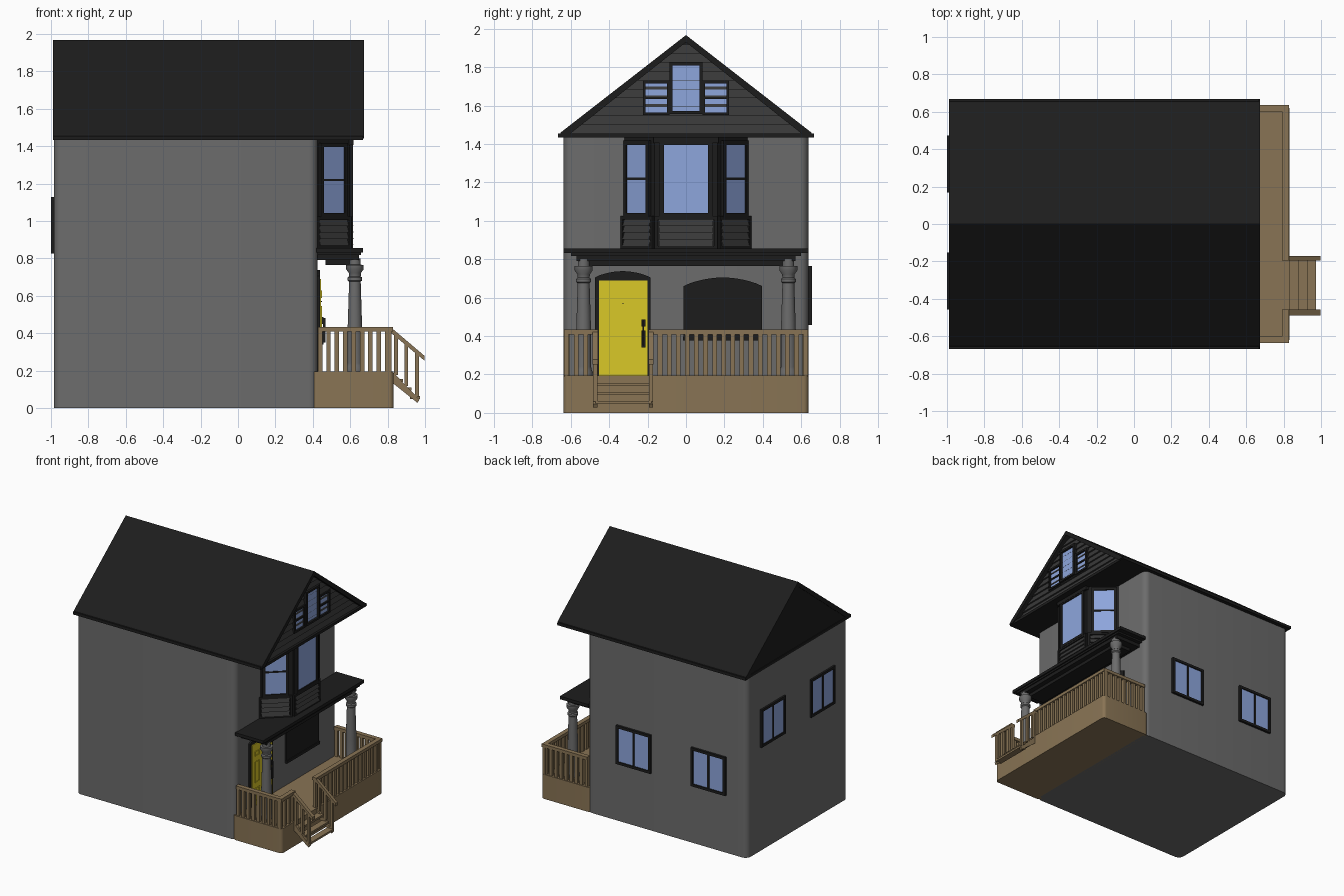
import bpy, bmesh, math
from mathutils import Matrix, Vector

if "Cube" in bpy.data.objects:
    bpy.data.objects.remove(bpy.data.objects["Cube"])


def mat(name, *rgb):
    m = bpy.data.materials.new(name)
    m.diffuse_color = (*rgb, 1)
    m.use_nodes = True
    m.node_tree.nodes["Principled BSDF"].inputs["Base Color"].default_value = m.diffuse_color
    return m


BLACK = mat("black_trim", 0.012, 0.012, 0.012)
SIDING = mat("dark_siding", 0.04, 0.04, 0.04)
GREY = mat("grey_wall", 0.15, 0.15, 0.15)
WOOD = mat("wood", 0.25, 0.175, 0.09)
YELLOW = mat("yellow", 0.70, 0.58, 0.02)
GLASS = mat("glass", 0.27, 0.38, 0.72)
I = Matrix()


def frame(x, y, deg):
    """Wall frame: local u runs along the wall, v up, n outward."""
    a = math.radians(deg)
    c, s = math.cos(a), math.sin(a)
    return Matrix(((-s, 0, c, x), (c, 0, s, y), (0, 1, 0, 0), (0, 0, 0, 1)))


def finish(name, bm, m, smooth=False):
    bmesh.ops.recalc_face_normals(bm, faces=bm.faces)
    me = bpy.data.meshes.new(name)
    bm.to_mesh(me)
    bm.free()
    me.materials.append(m)
    ob = bpy.data.objects.new(name, me)
    bpy.context.collection.objects.link(ob)
    if smooth:
        bpy.ops.object.select_all(action='DESELECT')
        ob.select_set(True)
        bpy.context.view_layer.objects.active = ob
        bpy.ops.object.shade_smooth_by_angle(angle=math.radians(35))
    return ob


def boxes(name, m, items, M=I):
    """Boxes given as (u0, u1, v0, v1, n0, n1)."""
    bm = bmesh.new()
    for a, b, c, d, e, f in items:
        T = Matrix.Translation(((a + b) / 2, (c + d) / 2, (e + f) / 2))
        bmesh.ops.create_cube(bm, size=1, matrix=M @ T @ Matrix.Diagonal((b - a, d - c, f - e, 1)))
    return finish(name, bm, m)


def prism(name, m, pts, n0, n1, M=I, bevel=0):
    """Outline in u, v extruded along n; bevel rounds the long edges."""
    bm = bmesh.new()
    lo = [bm.verts.new((u, v, n0)) for u, v in pts]
    hi = [bm.verts.new((u, v, n1)) for u, v in pts]
    bm.faces.new(lo)
    bm.faces.new(hi)
    k = len(pts)
    for i in range(k):
        j = (i + 1) % k
        bm.faces.new((lo[i], lo[j], hi[j], hi[i]))
    if bevel:
        es = [e for e in bm.edges if abs(e.verts[0].co.z - e.verts[1].co.z) > 1e-4]
        bmesh.ops.bevel(bm, geom=es, offset=bevel, segments=6, profile=0.5, affect='EDGES')
    bm.transform(M)
    return finish(name, bm, m, bevel > 0)


def rim(u0, u1, v0, v1, b, n0, n1):
    """Four boxes around an opening."""
    return [(u0 - b, u0, v0 - b, v1 + b, n0, n1), (u1, u1 + b, v0 - b, v1 + b, n0, n1),
            (u0, u1, v0 - b, v0, n0, n1), (u0, u1, v1, v1 + b, n0, n1)]


def window(name, M, u0, u1, v0, v1, b=0.018, bar=None, n=0.016):
    items = rim(u0, u1, v0, v1, b, -0.005, n)
    um, vm = (u0 + u1) / 2, (v0 + v1) / 2
    if bar == 'v':
        items.append((um - .008, um + .008, v0, v1, 0, n * .8))
    if bar == 'h':
        items.append((u0, u1, vm - .006, vm + .006, 0, n * .8))
    boxes(name + "_frame", BLACK, items, M)
    boxes(name + "_glass", GLASS, [(u0, u1, v0, v1, -0.005, n * .5)], M)


def laps(name, M, v0, v1, step, half):
    """Overlapping boards, thicker at the bottom edge."""
    bm = bmesh.new()
    for i in range(round((v1 - v0) / step)):
        a, b = v0 + i * step, v0 + (i + 1) * step
        vs = [bm.verts.new(M @ Vector((s * half(v), v, n)))
              for v, n in ((a, 0), (a, .018), (b, .005), (b, 0)) for s in (-1, 1)]
        for q in ((0, 1, 3, 2), (2, 3, 5, 4), (4, 5, 7, 6), (6, 7, 1, 0), (0, 2, 4, 6), (1, 3, 5, 7)):
            bm.faces.new([vs[k] for k in q])
    finish(name, bm, SIDING)


def arch(u0, u1, v0, vs, vt, k=12):
    """Outline with a segmental arched top."""
    top = [(u1 + (u0 - u1) * i / k, vs + (vt - vs) * math.sin(math.pi * i / k) ** .8 if 0 < i < k else vs)
           for i in range(k + 1)]
    return [(u0, v0), (u1, v0)] + top


# house body
prism("house_body", GREY, [(-.985, -.637), (.425, -.637), (.425, .637), (-.985, .637)], 0, 1.44, bevel=.045)

# roof: solid core, overhanging shell and eave band
X = frame(0, 0, 0)
prism("roof_core", BLACK, [(-.64, 1.436), (.64, 1.436), (.64, 1.45), (0, 1.95), (-.64, 1.45)], -.985, .63, X)
prism("roof_shell", BLACK, [(-.667, 1.44), (-.65, 1.462), (0, 1.967), (.65, 1.462), (.667, 1.44),
                            (.62, 1.44), (0, 1.93), (-.62, 1.44)], -.99, .673, X)
boxes("eave_band", BLACK, [(-.667, .667, 1.433, 1.455, -.99, .667)], X)

# gable siding and attic windows
G = frame(.63, 0, 0)
laps("gable_siding", G, 1.455, 1.915, .046, lambda v: max(.01, (1.94 - v) * 1.27))
window("attic_centre_window", G, -.07, .07, 1.572, 1.81, .016, n=.035)
for s, n in ((-1, "left"), (1, "right")):
    c = s * .155
    window(f"attic_{n}_window", G, c - .055, c + .055, 1.565, 1.715, .015, 'h', n=.028)

# bay window
prism("bay_core", BLACK, [(.41, -.335), (.6, -.163), (.6, .163), (.41, .335)], .85, 1.436)
boxes("bay_crown", BLACK, [(-.17, .17, 1.405, 1.436, -.1, .018)], frame(.6, 0, 0))
for n, M, hw, gw, bar in (("front", frame(.6, 0, 0), .163, .115, None),
                          ("left", frame(.505, -.249, -47.8), .124, .076, 'h'),
                          ("right", frame(.505, .249, 47.8), .124, .076, 'h')):
    window(f"bay_{n}_window", M, -gw, gw, 1.042, 1.395, .022, bar)
    laps(f"bay_{n}_siding", M, .87, 1.006, .034, lambda v, h=hw: h - .022)
    boxes(f"bay_{n}_trim", BLACK, rim(-hw + .018, hw - .018, .87, 1.006, .018, -.01, .014), M)

# stepped porch roof
boxes("porch_roof", BLACK, [(.42, .667, -.637, .637, .832, .856), (.42, .648, -.57, .57, .79, .834),
                            (.468, .608, -.51, .51, .764, .80)])
boxes("porch_roof_moulding", BLACK, [(.42, .657, -.6, .6, .818, .834)])

# porch deck
prism("porch_deck", WOOD, [(.40, -.637), (.832, -.637), (.832, .637), (.40, .637)], 0, .195, bevel=.025)

# columns, turned from a profile
prof = [(.048, .19), (.048, .212), (.042, .225), (.039, .24), (.039, .42), (.031, .675), (.039, .682),
        (.039, .697), (.031, .704), (.033, .722), (.047, .742), (.047, .765), (.03, .766), (.03, .80)]
for s, n in ((-1, "left"), (1, "right")):
    bm = bmesh.new()
    vs = [bm.verts.new((r, 0, z)) for r, z in prof]
    es = [bm.edges.new(p) for p in zip(vs, vs[1:])]
    bmesh.ops.spin(bm, geom=vs + es, cent=(0, 0, 0), axis=(0, 0, 1), angle=math.tau, steps=24)
    bmesh.ops.remove_doubles(bm, verts=bm.verts, dist=1e-5)
    bmesh.ops.holes_fill(bm, edges=[e for e in bm.edges if e.is_boundary])
    bm.transform(Matrix.Translation((.625, s * .533, 0)))
    finish(n + "_column", bm, GREY, True)


# porch railings
def railing(name, M, u0, u1):
    items = [(u0, u1, .408, .433, -.018, .018)]
    k = max(1, round((u1 - u0 - .024) / .047))
    for i in range(k + 1):
        c = u0 + .012 + (u1 - u0 - .024) * i / k
        items.append((c - .012, c + .012, .19, .41, -.012, .012))
    boxes(name, WOOD, items, M)


railing("front_railing_long", frame(.81, 0, 0), -.195, .635)
railing("front_railing_short", frame(.81, 0, 0), -.635, -.458)
railing("left_railing", frame(0, -.619, -90), .427, .81)
railing("right_railing", frame(0, .619, -90), .427, .81)

# stairs
S = frame(0, 0, -90)
boxes("stair_treads", WOOD, [(.83 + .045 * i, .882 + .045 * i, .14 - .046 * i, .155 - .046 * i, .18, .472)
                             for i in range(3)], S)
for n, a, b in (("right", .17, .195), ("left", .458, .488)):
    prism(n + "_handrail", WOOD, [(.79, .433), (.815, .433), (.998, .278), (.998, .252), (.81, .408), (.79, .408)], a, b, S)
    prism(n + "_stringer", WOOD, [(.825, .195), (.97, .045), (.96, .027), (.825, .135)], a + .003, b - .003, S)
    boxes(n + "_stair_posts", WOOD, [(x - .01, x + .01, .175 - (x - .845) * 1.03, .39 - (x - .845) * .85, a + .003, b - .003)
                                     for x in (.845, .9, .957)], S)

# door
D = frame(.425, 0, 0)
prism("door_surround", BLACK, arch(-.475, -.185, .19, .705, .738), -.01, .014, D)
boxes("door", YELLOW, [(-.454, -.2, .195, .69, 0, .02)], D)
panels = []
for u in (-.415, -.285):
    for v0, v1 in ((.595, .622), (.385, .54), (.24, .33)):
        panels += rim(u, u + .045, v0, v1, .006, .01, .025)
boxes("door_panels", YELLOW, panels, D)
boxes("door_handle", BLACK, [(-.232, -.212, .34, .43, .015, .032), (-.232, -.212, .45, .485, .015, .032),
                             (-.226, -.218, .35, .48, .03, .042), (-.331, -.325, .567, .573, .015, .024)], D)

# arched porch window
prism("porch_window", BLACK, arch(-.013, .397, .39, .66, .705), -.01, .012, D)
boxes("porch_window_sill", BLACK, [(-.015, .399, .376, .398, -.01, .018)], D)

# side and back windows
for i, x in enumerate((.01, -.65)):
    window(f"side_window_{i + 1}", frame(x, .637, 90), -.132, .132, .478, .745, .02, 'v', .018)
for i, y in enumerate((.32, -.305)):
    window(f"back_window_{i + 1}", frame(-.985, y, 180), -.132, .132, .846, 1.108, .02, 'v', .015)
